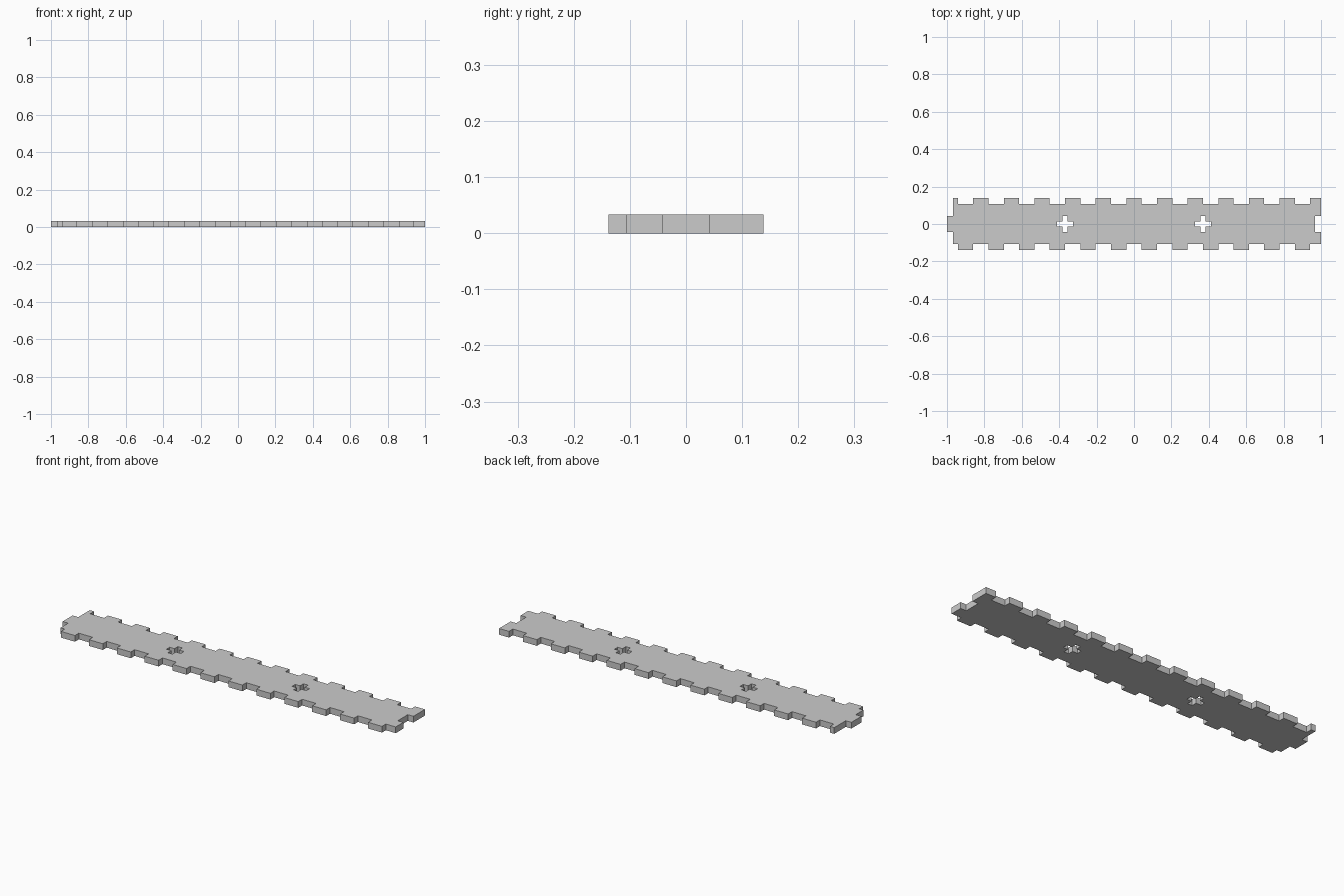
import bpy
import bmesh

if "Cube" in bpy.data.objects:
    bpy.data.objects.remove(bpy.data.objects["Cube"])

T = 0.033           # plate thickness = tooth depth
P = 0.0819          # tooth width
Y0, Y1 = 0.106, 0.1385
XL, XR = -0.967, 1.0
TAB = 0.042         # half width of the end tab and end notch


def edge(side, phase):
    """Castellated long edge, left to right; phase picks which steps stand out."""
    pts = []
    cuts = [XL] + [(k - 0.5) * P for k in range(-11, 13)] + [XR]
    for i in range(len(cuts) - 1):
        y = side * (Y1 if i % 2 == phase else Y0)
        pts += [(cuts[i], y), (cuts[i + 1], y)]
    return pts


def cross(cx, r=0.042, w=0.0135):
    """Plus-shaped slot outline."""
    quarter = [(r, -w), (r, w), (w, w)]
    pts = []
    for _ in range(4):
        pts += quarter
        quarter = [(-y, x) for x, y in quarter]
    return [(x + cx, y) for x, y in pts]


# outline: bottom edge, right notch, top edge, left tab
outline = edge(-1, 1)
outline += [(XR, -TAB), (XR - T, -TAB), (XR - T, TAB), (XR, TAB)]
outline += edge(1, 0)[::-1]
outline += [(XL, TAB), (-1, TAB), (-1, -TAB), (XL, -TAB)]

# filled curve with the two cross slots as holes
curve = bpy.data.curves.new("plate_profile", 'CURVE')
curve.dimensions = '2D'
curve.fill_mode = 'BOTH'
curve.extrude = T / 2
for pts in (outline, cross(-4.5 * P), cross(4.5 * P)):
    s = curve.splines.new('POLY')
    s.points.add(len(pts) - 1)
    for p, (x, y) in zip(s.points, pts):
        p.co = (x, y, 0, 1)
    s.use_cyclic_u = True
    s.use_smooth = False
plate = bpy.data.objects.new("finger_joint_plate", curve)
bpy.context.collection.objects.link(plate)

# turn into a welded flat-shaded mesh standing on the ground
bpy.context.view_layer.objects.active = plate
plate.select_set(True)
bpy.ops.object.convert(target='MESH')
plate = bpy.context.view_layer.objects.active
bm = bmesh.new()
bm.from_mesh(plate.data)
bmesh.ops.remove_doubles(bm, verts=bm.verts, dist=1e-5)
bmesh.ops.translate(bm, verts=bm.verts, vec=(0, 0, T / 2))
bmesh.ops.recalc_face_normals(bm, faces=bm.faces)
bmesh.ops.dissolve_limit(bm, angle_limit=0.01, verts=bm.verts, edges=bm.edges)
for f in bm.faces:
    f.smooth = False
bm.to_mesh(plate.data)
bm.free()
